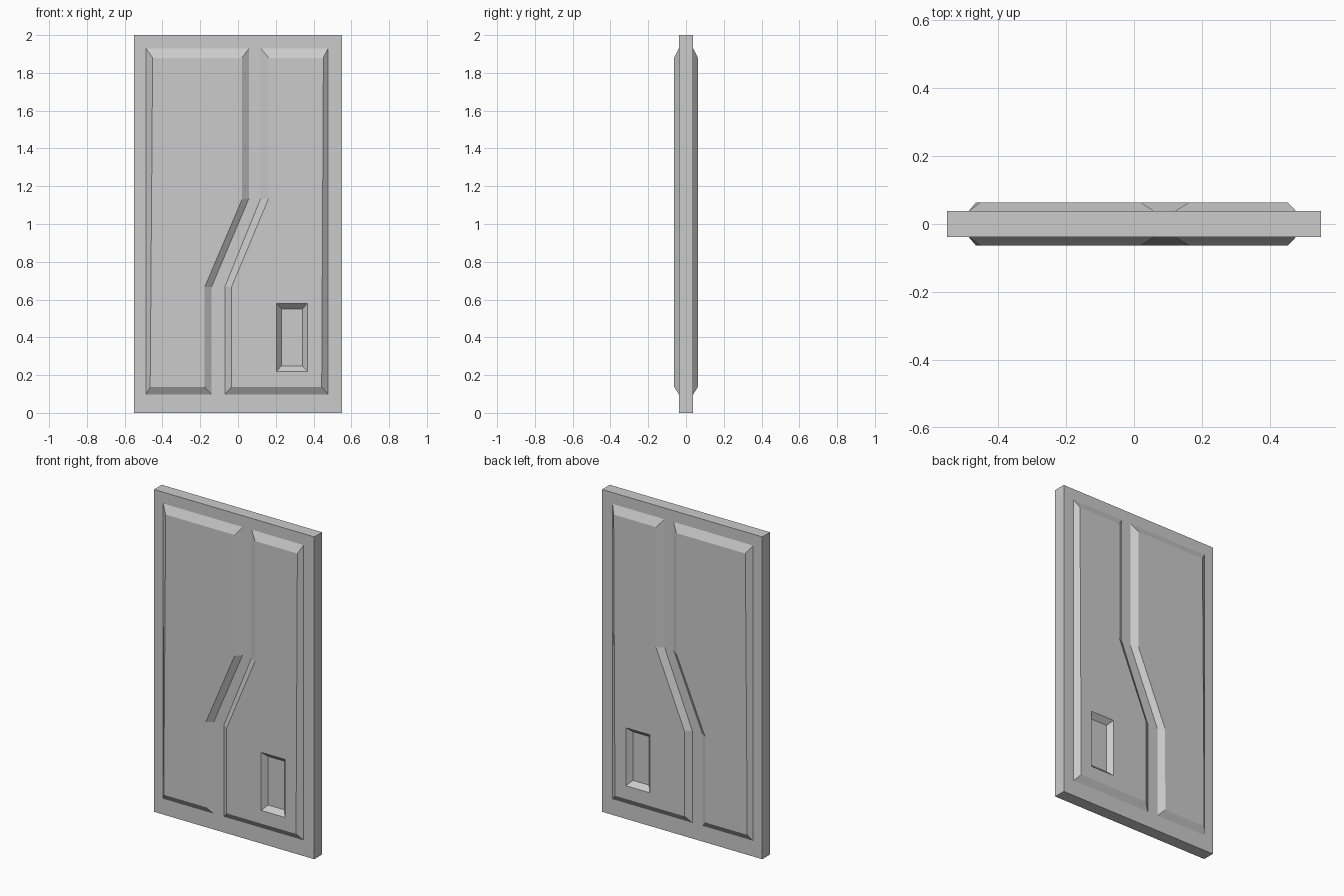
import bpy, bmesh
from mathutils import Vector

if "Cube" in bpy.data.objects:
    bpy.data.objects.remove(bpy.data.objects["Cube"])

SLAB, RAISED, FLOOR = 0.038, 0.0635, 0.0335   # half depths of the layers

bm = bmesh.new()


def ring(points, depth):
    """Closed outline at the given depth on the front side."""
    verts = [bm.verts.new((x, -depth, z)) for x, z in points]
    edges = [bm.edges.new((verts[i - 1], verts[i])) for i in range(len(verts))]
    return verts, edges


def loft(a, b):
    """Wall strip between two matching outlines."""
    for i in range(len(a[0])):
        bm.faces.new((a[0][i - 1], a[0][i], b[0][i], b[0][i - 1]))


def fill(*rings):
    """Flat face bounded by the first outline, others are holes."""
    bmesh.ops.triangle_fill(bm, use_beauty=True, normal=Vector((0, -1, 0)),
                            edges=[e for r in rings for e in r[1]])


def rect(x0, x1, z0, z1):
    return [(x0, z0), (x1, z0), (x1, z1), (x0, z1)]


# Slab sides, front half
middle = ring(rect(-0.55, 0.55, 0, 2), 0)
rim = ring(rect(-0.55, 0.55, 0, 2), SLAB)
loft(middle, rim)

# Left raised panel with chamfered edge
left_base = ring([(-0.487, 0.098), (-0.14, 0.098), (-0.14, 0.667),
                  (0.058, 1.135), (0.058, 1.93), (-0.487, 1.93)], SLAB)
left_top = ring([(-0.465, 0.138), (-0.178, 0.138), (-0.176, 0.667),
                 (0.021, 1.13), (0.021, 1.88), (-0.452, 1.88)], RAISED)
loft(left_base, left_top)
fill(left_top)

# Right raised panel
right_base = ring([(-0.07, 0.098), (0.477, 0.098), (0.477, 1.93),
                   (0.12, 1.93), (0.12, 1.135), (-0.07, 0.667)], SLAB)
right_top = ring([(-0.034, 0.138), (0.443, 0.138), (0.452, 1.88),
                  (0.162, 1.88), (0.162, 1.135), (-0.034, 0.667)], RAISED)
loft(right_base, right_top)

# Sunken control recess in the right panel
recess_edge = ring(rect(0.204, 0.368, 0.22, 0.58), RAISED)
recess_floor = ring(rect(0.23, 0.341, 0.249, 0.551), FLOOR)
loft(recess_edge, recess_floor)
fill(recess_floor)
fill(right_top, recess_edge)

# Border face around both panels
fill(rim, left_base, right_base)

# Same relief on the back
bmesh.ops.mirror(bm, geom=bm.verts[:] + bm.edges[:] + bm.faces[:],
                 axis='Y', merge_dist=0.0005)
bmesh.ops.remove_doubles(bm, verts=bm.verts[:], dist=0.0005)
bmesh.ops.recalc_face_normals(bm, faces=bm.faces[:])

mesh = bpy.data.meshes.new("door_panel")
bm.to_mesh(mesh)
bm.free()
bpy.context.collection.objects.link(bpy.data.objects.new("door_panel", mesh))
